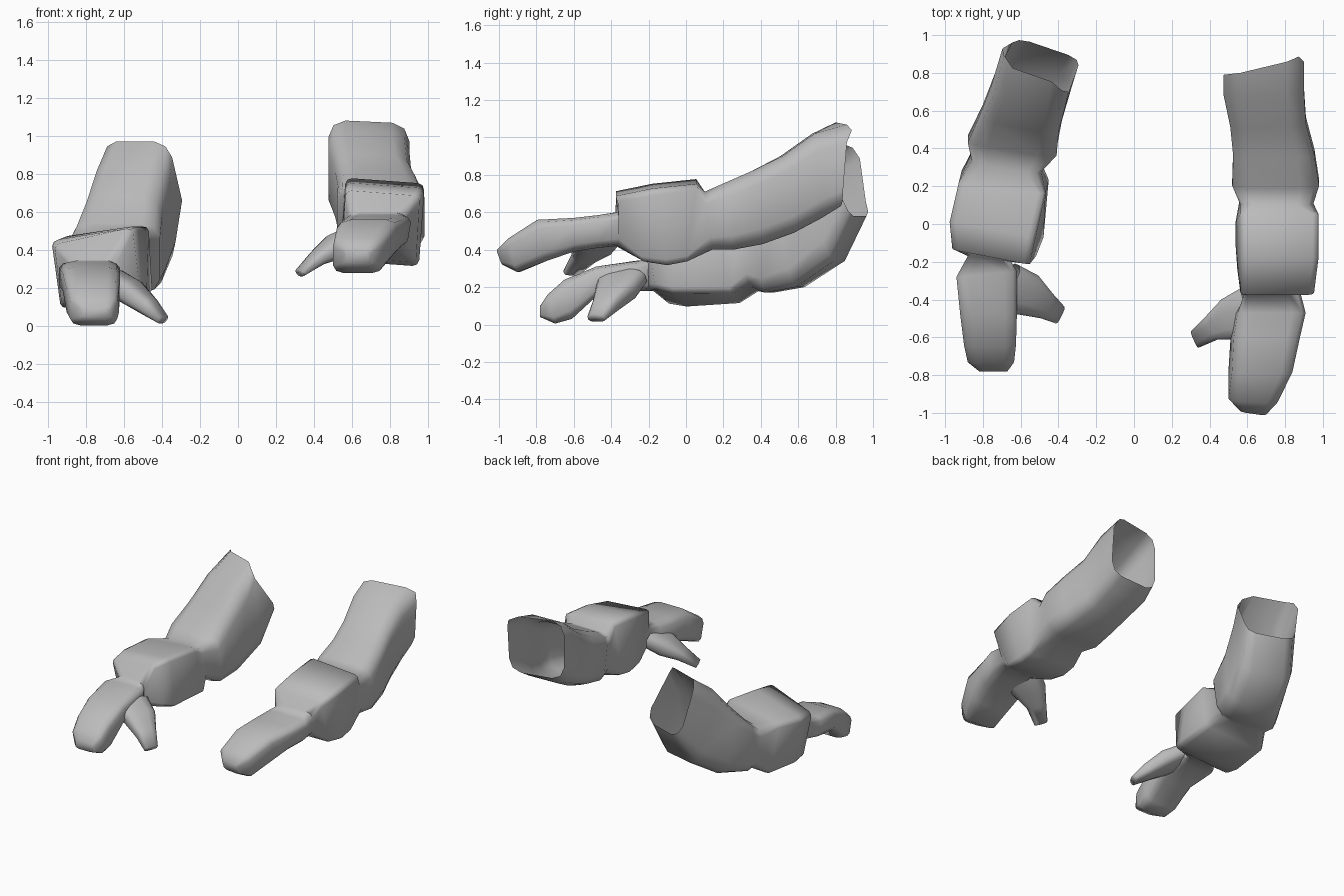
import bpy, bmesh, math
from mathutils import Vector

if "Cube" in bpy.data.objects:
    bpy.data.objects.remove(bpy.data.objects["Cube"])

grey = bpy.data.materials.new("sleeve grey")
grey.diffuse_color = (0.5, 0.5, 0.5, 1)
grey.use_nodes = True
grey.node_tree.nodes["Principled BSDF"].inputs["Base Color"].default_value = grey.diffuse_color


def box_profile(c):
    """Rounded square outline, three points per corner."""
    corner = [(1, 1 - c), (1 - 0.3 * c, 1 - 0.3 * c), (1 - c, 1)]
    pts = []
    for k in range(4):
        for u, v in corner:
            for _ in range(k):
                u, v = -v, u
            pts.append((u, v))
    return pts


def loft(name, rings):
    """Skin a list of rings; close the first one, leave the last one open."""
    bm = bmesh.new()
    loops = [[bm.verts.new(p) for p in ring] for ring in rings]
    n = len(loops[0])
    for a, b in zip(loops, loops[1:]):
        for i in range(n):
            j = (i + 1) % n
            bm.faces.new((a[i], a[j], b[j], b[i]))
    bm.faces.new(loops[0][::-1])
    bmesh.ops.recalc_face_normals(bm, faces=bm.faces)
    mesh = bpy.data.meshes.new(name)
    bm.to_mesh(mesh)
    bm.free()
    mesh.materials.append(grey)
    ob = bpy.data.objects.new(name, mesh)
    bpy.context.collection.objects.link(ob)
    bpy.ops.object.select_all(action='DESELECT')
    ob.select_set(True)
    bpy.context.view_layer.objects.active = ob
    bpy.ops.object.shade_smooth_by_angle(angle=math.radians(85))
    return ob


def arm(name, rows, cuff, torn):
    """Rows: x left, x right, y left, y right, z low, z high, lean, roll, shear."""
    rings = []
    for k, (xl, xr, yl, yr, zb, zt, lean, roll, shear) in enumerate(rows):
        ring = []
        for i, (u, v) in enumerate(box_profile(0.16 if k in cuff else 0.42)):
            t = (u + 1) / 2
            y = yl + (yr - yl) * t + v * lean / 2
            if k == len(rows) - 1:   # uneven open sleeve end
                y += torn.get(i, 0)
            ring.append(Vector((xl + (xr - xl) * t + v * shear / 2, y,
                                (zb + zt) / 2 + v * (zt - zb) / 2 + u * roll / 2)))
        rings.append(ring)
    return loft(name, rings)


def thumb(name, path):
    """Path from tip to palm: centre, half width, half thickness."""
    rings = []
    d = (Vector(path[-1][0]) - Vector(path[0][0])).normalized()
    side = d.cross(Vector((0, 0, 1))).normalized()
    up = side.cross(d)
    for c, w, h in path:
        rings.append([Vector(c) + side * (w * u) + up * (h * v)
                      for u, v in box_profile(0.6)])
    return loft(name, rings)


# Raised arm: mitten hand, cuff, elbow crease, upper sleeve
arm("raised_arm", [
    (.56, .70, -.98, -1.0, .32, .40, -.03, 0, 0),
    (.50, .76, -.91, -.93, .28, .46, -.05, 0, 0),
    (.51, .83, -.77, -.77, .34, .56, -.05, 0, .03),
    (.52, .87, -.60, -.60, .39, .57, 0, 0, .03),
    (.54, .90, -.47, -.47, .41, .585, 0, 0, .03),
    (.58, .88, -.38, -.36, .42, .60, 0, 0, 0),
    (.555, .945, -.30, -.30, .35, .70, -.15, -.03, .02),
    (.55, .965, -.14, -.14, .33, .74, -.08, -.03, .03),
    (.55, .965, .03, .03, .35, .765, .05, -.03, .03),
    (.56, .95, .12, .12, .40, .71, -.04, 0, 0),
    (.52, .98, .22, .22, .40, .75, -.06, 0, 0),
    (.525, .955, .38, .38, .43, .82, -.06, 0, 0),
    (.51, .91, .53, .55, .49, .90, -.06, 0, 0),
    (.475, .90, .69, .71, .57, 1.02, -.04, 0, 0),
    (.475, .90, .79, .84, .64, 1.075, 0, -.02, 0),
], {6, 7, 8}, {0: .02, 1: .05, 2: .03})
thumb("raised_thumb", [
    ((.325, -.61, .28), .048, .02),
    ((.42, -.545, .36), .07, .04),
    ((.52, -.50, .42), .115, .065),
    ((.64, -.47, .48), .15, .06),
])

# Lowered arm: same parts, turned inward and bent up at the elbow
arm("lowered_arm", [
    (-.82, -.67, -.78, -.78, .04, .10, 0, 0, 0),
    (-.88, -.635, -.72, -.72, .005, .16, -.04, 0, 0),
    (-.90, -.625, -.63, -.63, .03, .24, -.04, 0, 0),
    (-.92, -.62, -.48, -.48, .15, .31, 0, 0, 0),
    (-.94, -.62, -.28, -.25, .18, .34, 0, 0, 0),
    (-.88, -.65, -.17, -.20, .18, .35, 0, 0, 0),
    (-.945, -.535, -.11, -.19, .15, .475, -.05, .09, -.04),
    (-.955, -.50, .01, -.07, .13, .49, 0, .08, -.05),
    (-.92, -.46, .25, .20, .14, .50, -.08, .06, -.02),
    (-.86, -.49, .36, .30, .19, .48, -.08, .04, 0),
    (-.88, -.41, .45, .38, .17, .54, -.06, 0, 0),
    (-.81, -.39, .60, .52, .20, .68, -.10, 0, -.03),
    (-.74, -.345, .78, .68, .34, .85, -.18, 0, -.06),
    (-.67, -.32, .92, .80, .58, .97, -.14, 0, -.09),
], {6, 7, 8}, {0: -.06, 1: -.04, 4: .04, 5: .05})
thumb("lowered_thumb", [
    ((-.395, -.48, .035), .05, .024),
    ((-.47, -.43, .105), .072, .048),
    ((-.57, -.37, .185), .115, .065),
    ((-.68, -.34, .25), .14, .06),
])
